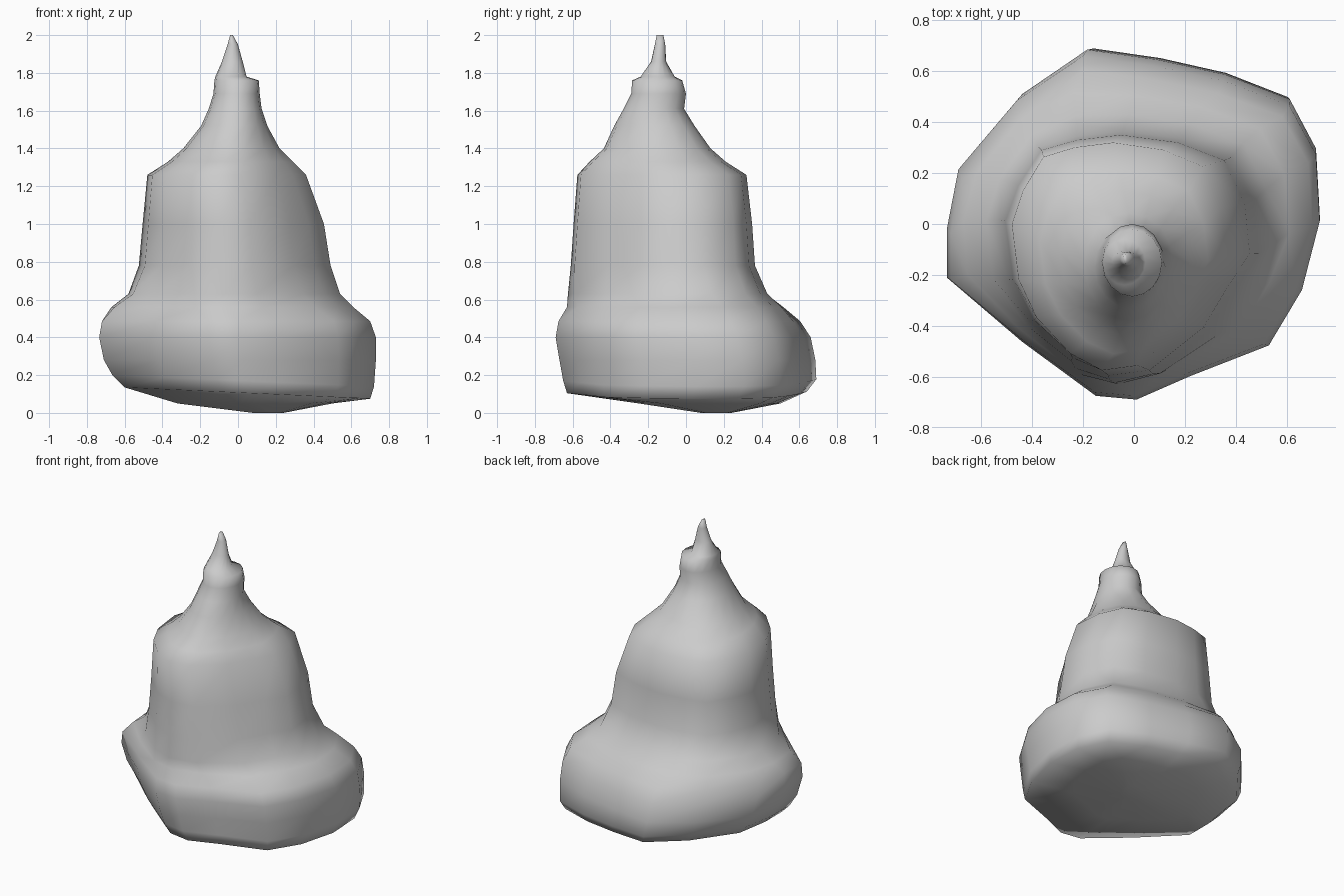
import bpy, bmesh, math

# Plan outlines, counter-clockwise from +x
BASE = [(.73, .03), (.715, .3), (.61, .50), (.35, .60), (.08, .66), (-.2, .70),
        (-.46, .52), (-.69, .24), (-.735, 0), (-.735, -.2), (-.44, -.46),
        (-.15, -.68), (.01, -.695), (.22, -.6), (.53, -.475), (.66, -.25)]
SHOULDER = [(.45, -.1), (.43, .1), (.35, .27), (.17, .34), (-.05, .37), (-.22, .35),
            (-.36, .31), (-.45, .17), (-.5, .03), (-.47, -.2), (-.39, -.36),
            (-.24, -.51), (-.1, -.58), (.06, -.56), (.27, -.39), (.37, -.22)]
ROUND = [(math.cos(i * math.pi / 8), math.sin(i * math.pi / 8)) for i in range(16)]


def normalise(plan):
    xs, ys = zip(*plan)
    f = lambda v, s: 2 * (v - min(s)) / (max(s) - min(s)) - 1
    return [(f(x, xs), f(y, ys)) for x, y in plan]


PLANS = [normalise(p) for p in (BASE, SHOULDER, ROUND)]


def section(t):
    """Unit outline blended between base (0), shoulder (1) and round (2)."""
    i = min(int(t), 1)
    k = t - i
    return [(a[0] * (1 - k) + b[0] * k, a[1] * (1 - k) + b[1] * k)
            for a, b in zip(PLANS[i], PLANS[i + 1])]


def loft(name, rings):
    """rings: z, xmin, xmax, ymin, ymax, outline blend"""
    bm = bmesh.new()
    loops = []
    for z, x0, x1, y0, y1, t in rings:
        tilt = -.03 if .08 < z < .2 else 0      # underside rises to the left
        loop = []
        for u, v in section(t):
            x, y = (x0 + x1 + u * (x1 - x0)) / 2, (y0 + y1 + v * (y1 - y0)) / 2
            loop.append(bm.verts.new((x, y, z + tilt * u)))
        loops.append(loop)
    for a, b in zip(loops, loops[1:]):
        for i in range(16):
            j = (i + 1) % 16
            bm.faces.new((a[i], a[j], b[j], b[i]))
    bm.faces.new(loops[0][::-1])
    bm.faces.new(loops[-1])
    bmesh.ops.recalc_face_normals(bm, faces=bm.faces)
    for face in bm.faces:
        face.smooth = True
    me = bpy.data.meshes.new(name)
    bm.to_mesh(me)
    bm.free()
    ob = bpy.data.objects.new(name, me)
    bpy.context.collection.objects.link(ob)


# Bulging base, waist, shoulder, neck and pointed tip in one skin
loft("bell_body", [
    (.0, .08, .24, .08, .24, 0),
    (.05, -.32, .50, -.25, .50, 0),
    (.105, -.60, .70, -.63, .64, 0),
    (.17, -.665, .72, -.65, .69, 0),
    (.28, -.71, .73, -.67, .685, 0),
    (.40, -.735, .73, -.69, .66, 0),
    (.485, -.72, .70, -.675, .605, 0),
    (.56, -.67, .61, -.63, .525, .4),
    (.63, -.58, .54, -.625, .44, .7),
    (.78, -.525, .49, -.61, .365, 1),
    (1.0, -.505, .455, -.595, .35, 1),
    (1.26, -.48, .36, -.575, .32, 1),
    (1.33, -.37, .29, -.51, .21, 1.2),
    (1.40, -.29, .22, -.435, .13, 1.5),
    (1.52, -.195, .155, -.38, .045, 1.8),
    (1.61, -.155, .125, -.33, -.01, 2),
    (1.69, -.13, .115, -.29, .0, 2),
    (1.76, -.125, .11, -.285, -.02, 2),
    (1.78, -.12, .045, -.24, -.06, 2),
    (1.86, -.085, .025, -.185, -.105, 2),
    (1.95, -.055, .0, -.165, -.11, 2),
    (2.0, -.042, -.027, -.155, -.12, 2),
])
